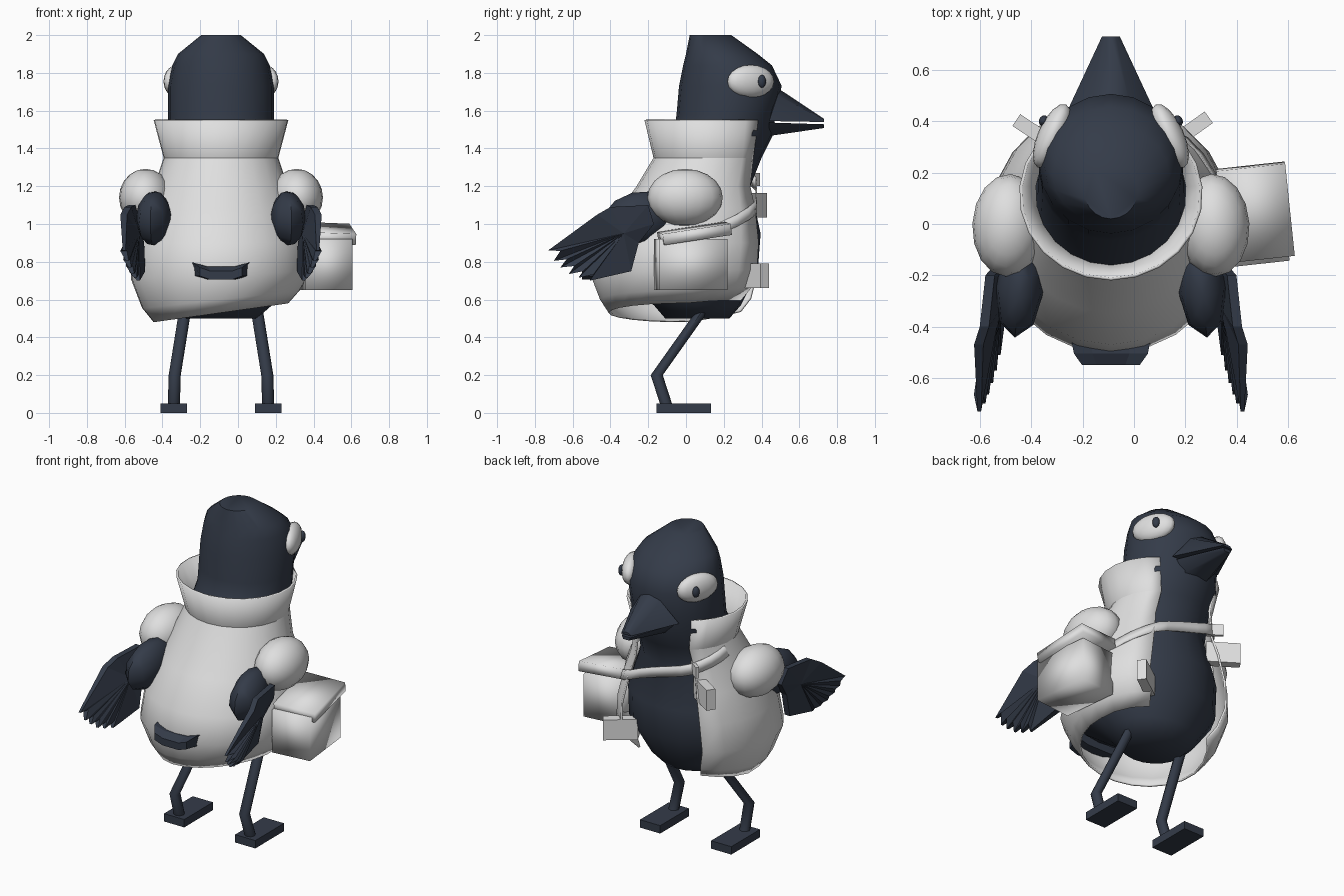
import bpy, bmesh, math
from mathutils import Vector, Matrix, Euler

cube = bpy.data.objects.get("Cube")
if cube:
    bpy.data.objects.remove(cube, do_unlink=True)

CX = -0.09  # the bird's own centre line


def material(name, rgb):
    m = bpy.data.materials.new(name)
    m.use_nodes = True
    m.diffuse_color = (*rgb, 1)
    m.node_tree.nodes["Principled BSDF"].inputs["Base Color"].default_value = (*rgb, 1)
    return m


DARK = material("slate feathers", (0.034, 0.044, 0.066))
PALE = material("pale cloth", (0.74, 0.74, 0.74))


def finish(bm, name, mat, angle=40, thick=0):
    bmesh.ops.recalc_face_normals(bm, faces=bm.faces)
    me = bpy.data.meshes.new(name)
    bm.to_mesh(me)
    bm.free()
    ob = bpy.data.objects.new(name, me)
    bpy.context.collection.objects.link(ob)
    me.materials.append(mat)
    bpy.ops.object.select_all(action="DESELECT")
    ob.select_set(True)
    bpy.context.view_layer.objects.active = ob
    if angle:
        bpy.ops.object.shade_smooth_by_angle(angle=math.radians(angle))
    if thick:
        s = ob.modifiers.new("thickness", "SOLIDIFY")
        s.thickness = thick
    return ob


def skin(bm, rows, closed):
    """Join rows of points with quads."""
    rows = [[bm.verts.new(p) for p in row] for row in rows]
    n = len(rows[0])
    for a, b in zip(rows, rows[1:]):
        for i in range(n if closed else n - 1):
            j = (i + 1) % n
            bm.faces.new((a[i], a[j], b[j], b[i]))
    return rows


def oval(ring, t):
    z, yc, ry, rx = ring
    return Vector((CX + rx * math.cos(t), yc + ry * math.sin(t), z))


def ellipsoid(name, loc, radii, mat, rot=(0, 0, 0), seg=16, rings=10, angle=60):
    bm = bmesh.new()
    m = Matrix.LocRotScale(Vector(loc), Euler(rot), Vector(radii))
    bmesh.ops.create_uvsphere(bm, u_segments=seg, v_segments=rings, radius=1, matrix=m)
    return finish(bm, name, mat, angle)


def box(name, loc, size, mat, rot=(0, 0, 0), angle=35):
    bm = bmesh.new()
    m = Matrix.LocRotScale(Vector(loc), Euler(rot), Vector(size))
    bmesh.ops.create_cube(bm, size=1, matrix=m)
    return finish(bm, name, mat, angle)


def tube(name, pts, r, mat):
    bm = bmesh.new()
    rows = [[Vector(p) + Vector((r * math.cos(k * math.tau / 8), r * math.sin(k * math.tau / 8), 0))
             for k in range(8)] for p in pts]
    rows = skin(bm, rows, True)
    bm.faces.new(rows[0])
    bm.faces.new(rows[-1])
    return finish(bm, name, mat, 50)


# Body and head: stacked ovals (height, y centre, y radius, x radius)
body = [(.5, .06, .17, .19), (.57, .06, .23, .27), (.75, -.02, .4, .42), (.95, .01, .385, .41),
        (1.2, .06, .28, .31), (1.35, .12, .28, .285), (1.48, .2, .265, .28), (1.58, .21, .26, .28),
        (1.73, .235, .272, .28), (1.84, .22, .235, .258), (1.9, .19, .19, .228), (2, .13, .11, .105)]
bm = bmesh.new()
turn = [k * math.tau / 20 for k in range(20)]
rows = skin(bm, [[oval(r, t) for t in turn] for r in body], True)
bm.faces.new(rows[0])
bm.faces.new(rows[-1])
finish(bm, "body_and_head", DARK, 50)

# Open waistcoat with a standing collar and a slanted hem
vest = [(.53, -.02, .39, .36), (.6, -.01, .445, .42), (.73, -.015, .49, .48), (.9, .005, .475, .46),
        (1.08, .05, .397, .402), (1.2, .073, .335, .355), (1.35, .122, .294, .305), (1.55, .115, .335, .358)]
half = math.radians(37)
arc = [math.pi / 2 + half + k * (math.tau - 2 * half) / 18 for k in range(19)]
bm = bmesh.new()
rows = skin(bm, [[oval(r, t) for t in arc] for r in vest], False)
for row, fade in zip(rows, (1, .8, .3)):
    for v in row:
        v.co.z += fade * (.14 * (v.co.x - CX) + .12 * max(0, v.co.y))
bm.edges.ensure_lookup_table()
for a, b in zip(rows[6], rows[6][1:]):
    bm.edges.get((a, b)).smooth = False
finish(bm, "waistcoat", PALE, 45, .012)


def vest_ring(z):
    """Interpolate the waistcoat at a height."""
    for a, b in zip(vest, vest[1:]):
        if a[0] <= z <= b[0]:
            f = (z - a[0]) / (b[0] - a[0])
            return [p + (q - p) * f for p, q in zip(a, b)]


# Bag strap: sunk into the cloth round the back, pulled straight across the chest
lower, upper = [], []
for k in range(32):
    t = k * math.tau / 32
    chest = max(0, math.sin(t))
    z = 1.12 - (.2 - .09 * chest) * math.cos(t) + .05 * math.sin(t)
    for row, dz in ((lower, -.035), (upper, .03)):
        z_, yc, ry, rx = vest_ring(z + dz)
        lift = .012 * min(1, chest * 2) - .007
        p = oval((z_, yc, ry + lift, rx + lift), t)
        p.y = min(p.y, .375)
        row.append(p)
bm = bmesh.new()
skin(bm, [lower, upper], True)
finish(bm, "bag_strap", PALE, 40, .008)
box("strap_end", (-.31, .355, 1.235), (.1, .02, .07), PALE, (0, 0, 2.5))

# Bag and lid on the left hip
box("bag", (.462, .025, .785), (.25, .365, .27), PALE, (0, 0, .11), 120)
box("bag_lid", (.472, .045, .95), (.27, .365, .06), PALE, (.15, .04, .11), 120)

# Small pockets standing out from the waistcoat fronts
for name, x, y, z, a in (("right_pocket", -.375, .35, 1.1, 2.56), ("left_pocket", .21, .358, .725, .62)):
    box(name, (x, y, z), (.2, .055, .13), PALE, (0, 0, a))

# Tail: a short plate that narrows outward and sags in the middle
bm = bmesh.new()
tail_rows = []
for x, sag in ((-.16, 0), (-.08, -.02), (.08, -.02), (.16, 0)):
    tail_rows.append([(CX + x, -.42, .725 + sag), (CX + x, -.42, .795 + sag),
                      (CX + x * .9, -.505, .795 + sag), (CX + x * .7, -.55, .77 + sag),
                      (CX + x * .7, -.55, .725 + sag)])
rows = skin(bm, tail_rows, True)
bm.faces.new(rows[0])
bm.faces.new(rows[-1])
finish(bm, "tail", DARK, 0)

# Beak halves: triangular upper and flat lower
for name, base, tip in (
        ("upper_beak", [(-.17, 1.545), (.17, 1.545), (.07, 1.68), (0, 1.72), (-.07, 1.68)],
         [(-.035, 1.54), (.035, 1.54), (.02, 1.553), (0, 1.557), (-.02, 1.553)]),
        ("lower_beak", [(-.14, 1.537), (.14, 1.537), (.08, 1.466), (-.08, 1.466)],
         [(-.03, 1.528), (.03, 1.528), (.02, 1.508), (-.02, 1.508)])):
    bm = bmesh.new()
    rows = skin(bm, [[(CX + x, .44 if z < 1.6 else .485, z) for x, z in base],
                     [(CX + x, .73, z) for x, z in tip]], True)
    bm.faces.new(rows[0])
    bm.faces.new(rows[1])
    finish(bm, name, DARK, 60)

# Wing outline (y, z) with feather tips along the trailing edge
tips = [(-.73, .86), (-.7, .805), (-.665, .77), (-.62, .735), (-.57, .715), (-.51, .7)]
outline = [(-.2, 1.1), (-.4, 1.09), (-.47, 1.05)]
for p, q in zip(tips, tips[1:] + [None]):
    outline.append(p)
    if q:
        outline.append(((p[0] + q[0]) / 2 + .05, (p[1] + q[1]) / 2 + .025))
outline += [(-.29, .75), (-.25, .9), (-.17, 1)]

# Paired parts
for side, s in (("left", 1), ("right", -1)):
    ellipsoid(side + "_shoulder", (CX + s * .4, -.005, 1.14), (.14, .2, .152), PALE, (0, 0, s * .05))
    ellipsoid(side + "_arm", (CX + s * .355, -.25, 1.03), (.095, .2, .14), DARK,
              (.25, 0, s * .1), 8, 6, 45)

    # Feathered wing, pleated by shifting every other outline point
    bm = bmesh.new()
    layers = []
    for w in (-.018, .018):
        row = []
        for i, (y, z) in enumerate(outline):
            pleat = .008 * (-1) ** i
            taper = .4 if (y, z) in tips else 1
            x = .433 + .2 * (-y - .2) + .2 * (z - .95) + pleat + w * taper
            row.append((CX + s * x, y, z))
        layers.append(row)
    rows = skin(bm, layers, True)
    hub = (-.33, .95)
    for row, w in zip(rows, (-.028, .028)):
        c = bm.verts.new((CX + s * (.459 + w), *hub))
        for i in range(len(row)):
            bm.faces.new((row[i], row[(i + 1) % len(row)], c))
    finish(bm, side + "_wing", DARK, 0)

    # Eye and pupil
    ellipsoid(side + "_eye", (CX + s * .23, .343, 1.755), (.055, .135, .087), PALE, (0, 0, s * .42))
    ellipsoid(side + "_pupil", (CX + s * .262, .402, 1.755), (.018, .022, .034), DARK, (0, 0, s * .42))

    # Leg bent at the ankle, and a flat foot
    tube(side + "_leg", [(CX + s * .165, .2, .7), (CX + s * .245, -.155, .2), (CX + s * .25, -.1, .03)],
         .032, DARK)
    box(side + "_foot", (CX + s * .25, -.012, .025), (.142, .288, .05), DARK)
